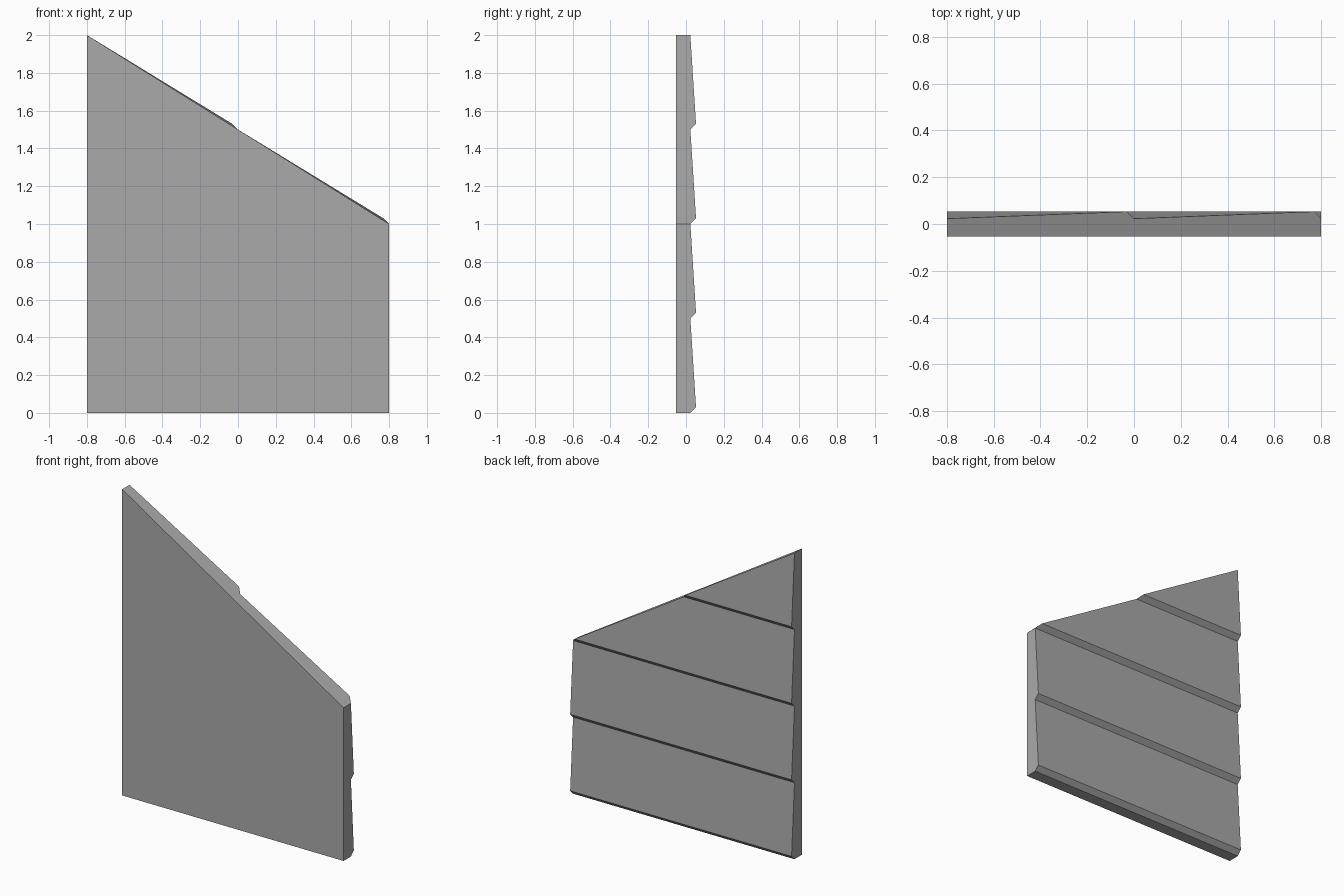
import bpy, bmesh

if "Cube" in bpy.data.objects:
    bpy.data.objects.remove(bpy.data.objects["Cube"])

FRONT, GROOVE, RIDGE = -0.053, 0.023, 0.053
HALF, LIP, BOARD = 0.8, 0.03, 0.5

# side profile (y, z): flat front, four lapped boards on the back
back = []
for i in range(4):
    back += [(GROOVE, i * BOARD), (RIDGE, i * BOARD + LIP)]
back.append((GROOVE, 2.0))
profile = [(FRONT, 2.0), (FRONT, 1.0), (FRONT, 0.0)] + back


def right_x(y, z):
    """Right end of the wall: upright up to z = 1, then along the slanted top."""
    if z <= 1:
        return HALF
    if y == RIDGE:                       # lip corners sit just above the slant
        return HALF - LIP - (z - 1 - LIP) * 1.6
    return HALF - (z - 1) * 1.6


# wall body
bm = bmesh.new()
left = [bm.verts.new((-HALF, y, z)) for y, z in profile]
right = [l if z == 2.0 else bm.verts.new((right_x(y, z), y, z))
         for l, (y, z) in zip(left, profile)]
n = len(profile)
for i in range(n - 1):
    corners = [left[i], left[i + 1], right[i + 1], right[i]]
    bm.faces.new(list(dict.fromkeys(corners)))
bm.faces.new(left)                       # left end
k = profile.index((GROOVE, 1.0))
bm.faces.new(right[1:k + 1])             # upright right end
bm.faces.new([right[0], right[1]] + right[k:])   # slanted top
bmesh.ops.recalc_face_normals(bm, faces=bm.faces)

mesh = bpy.data.meshes.new("siding_wall")
bm.to_mesh(mesh)
bm.free()
wall = bpy.data.objects.new("siding_wall", mesh)
bpy.context.collection.objects.link(wall)

# paint
grey = bpy.data.materials.new("light grey")
grey.diffuse_color = (0.4, 0.4, 0.4, 1)
grey.use_nodes = True
grey.node_tree.nodes["Principled BSDF"].inputs["Base Color"].default_value = grey.diffuse_color
mesh.materials.append(grey)
